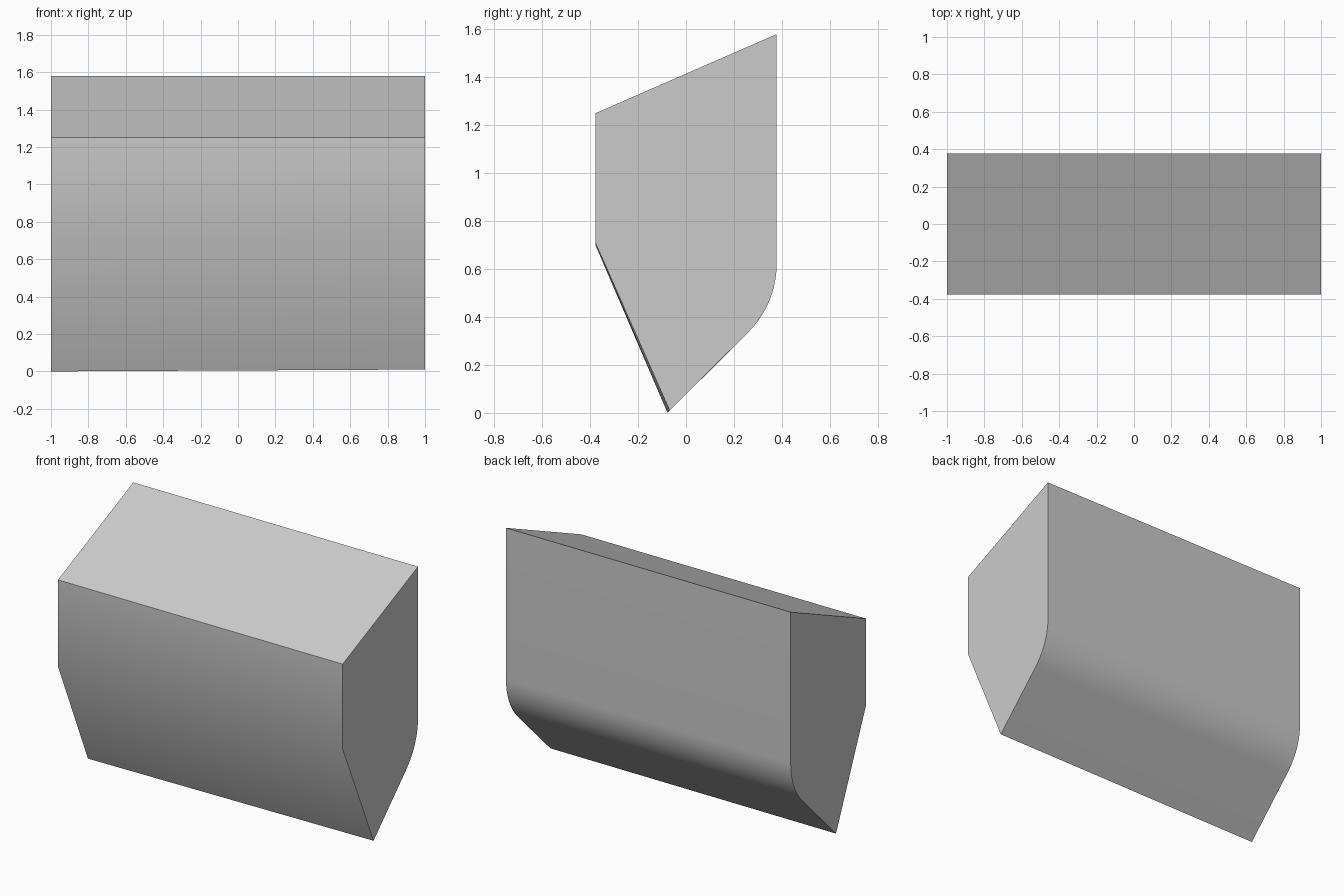
import bpy, math

cube = bpy.data.objects.get("Cube")
if cube:
    bpy.data.objects.remove(cube, do_unlink=True)

# Plain grey finish
grey = bpy.data.materials.new("plain_grey")
grey.use_nodes = True
colour = (0.6, 0.6, 0.6, 1)
grey.diffuse_color = colour
grey.node_tree.nodes["Principled BSDF"].inputs["Base Color"].default_value = colour

DEPTH = 0.378
RADIUS = 0.4
BEND = 0.62
STEPS = 10


def section(x, keel_y, keel_z, front_z):
    """Side outline: sloped top, straight back, rounded lower back, sharp keel."""
    outline = [(-DEPTH, 1.25), (DEPTH, 1.58)]
    for i in range(STEPS + 1):
        a = math.radians(45) * i / STEPS
        outline.append((DEPTH - RADIUS * (1 - math.cos(a)), BEND - RADIUS * math.sin(a)))
    outline += [(keel_y, keel_z), (-DEPTH, front_z)]
    return [(x, y, z) for y, z in outline]


# Block lofted between two end outlines, with a slightly tilted keel
right_end = section(-1, -0.077, 0, 0.70)
left_end = section(1, -0.068, 0.01, 0.71)
n = len(right_end)
faces = [(i, (i + 1) % n, n + (i + 1) % n, n + i) for i in range(n)]
faces += [tuple(reversed(range(n))), tuple(range(n, 2 * n))]

mesh = bpy.data.meshes.new("wedge_block")
mesh.from_pydata(right_end + left_end, [], faces)
mesh.materials.append(grey)
block = bpy.data.objects.new("wedge_block", mesh)
bpy.context.collection.objects.link(block)

# Consistent outward faces and smooth shading across the gentle bends
bpy.context.view_layer.objects.active = block
block.select_set(True)
bpy.ops.object.mode_set(mode="EDIT")
bpy.ops.mesh.select_all(action="SELECT")
bpy.ops.mesh.normals_make_consistent(inside=False)
bpy.ops.object.mode_set(mode="OBJECT")
bpy.ops.object.shade_smooth_by_angle(angle=math.radians(30))
